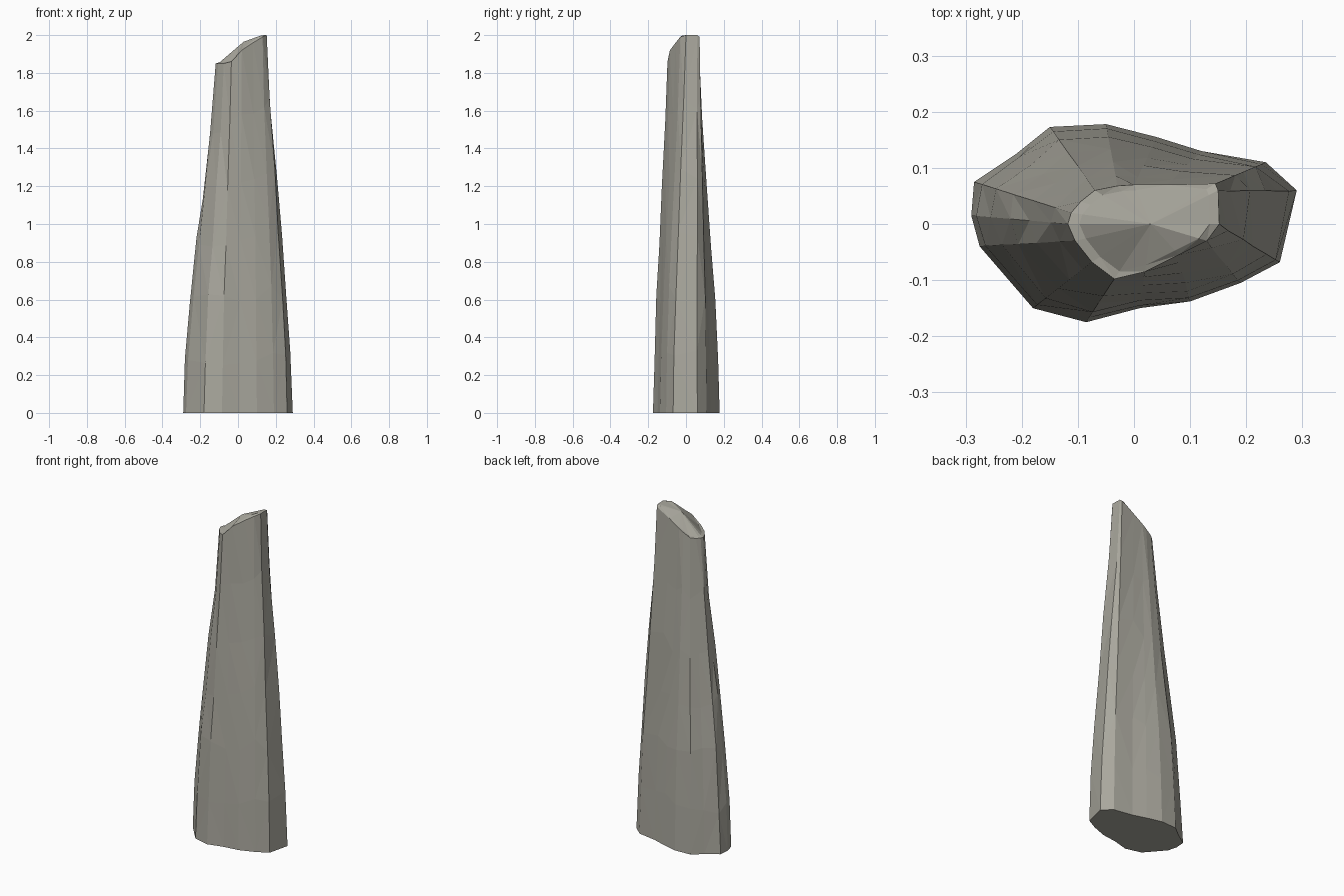
import bpy, bmesh, random
from mathutils import Vector

if "Cube" in bpy.data.objects:
    bpy.data.objects.remove(bpy.data.objects["Cube"])

random.seed(4)

# Footprint outline, counter-clockwise from the right end
base = [(.29, .06), (.235, .11), (.12, .13), (.04, .155), (-.05, .178), (-.15, .173),
        (-.21, .125), (-.285, .075), (-.29, .015), (-.275, -.04), (-.18, -.15),
        (-.085, -.175), (.01, -.15), (.10, -.138), (.19, -.105), (.26, -.068)]
# Slanted top rim, same order
rim = [(.15, .06, 2), (.145, .072, 1.99), (.06, .07, 1.94), (0, .07, 1.90), (-.03, .068, 1.88),
       (-.07, .06, 1.855), (-.095, .04, 1.85), (-.112, .02, 1.85), (-.118, 0, 1.85),
       (-.105, -.03, 1.85), (-.075, -.068, 1.85), (-.035, -.098, 1.86), (.02, -.085, 1.92),
       (.08, -.055, 1.96), (.13, -.03, 1.99), (.152, 0, 2)]
# (height fraction, taper fraction) up the gently bowed sides
taper = [(0, 0), (.15, .05), (.32, .20), (.48, .40), (.63, .59), (.82, .82), (1, 1)]
N = len(base)

bm = bmesh.new()
rings = []
for h, t in taper:
    ring = []
    for (bx, by), (rx, ry, rz) in zip(base, rim):
        inner = 0 < h < 1
        wear = 1 - random.uniform(0, .025) * inner
        dz = random.uniform(-.04, .04) * inner
        ring.append(bm.verts.new(((bx + (rx - bx) * t) * wear,
                                  (by + (ry - by) * t) * wear, rz * h + dz)))
    rings.append(ring)

# Worn lip inside the rim, then a fan to the raised middle
peak = Vector((.03, 0, 1.965))
lip = []
for x, y, z in rim:
    p = Vector((x, y, z)).lerp(peak, .14)
    p.z = min(z + .006, 2)
    lip.append(bm.verts.new(p))
rings.append(lip)

for low, high in zip(rings, rings[1:]):
    for i in range(N):
        j = (i + 1) % N
        bm.faces.new((low[i], low[j], high[j], high[i]))
top = bm.verts.new(peak)
for i in range(N):
    bm.faces.new((lip[i], lip[(i + 1) % N], top))
bm.faces.new(rings[0][::-1])
bmesh.ops.recalc_face_normals(bm, faces=bm.faces)
bmesh.ops.triangulate(bm, faces=[f for f in bm.faces if len(f.verts) == 4])

mesh = bpy.data.meshes.new("standing_stone")
bm.to_mesh(mesh)
bm.free()
stone = bpy.data.objects.new("standing_stone", mesh)
bpy.context.collection.objects.link(stone)

mat = bpy.data.materials.new("warm grey stone")
mat.diffuse_color = (.40, .39, .34, 1)
mat.use_nodes = True
mat.node_tree.nodes["Principled BSDF"].inputs["Base Color"].default_value = mat.diffuse_color
mesh.materials.append(mat)

# Soft facets with crisp ridges
bpy.context.view_layer.objects.active = stone
stone.select_set(True)
bpy.ops.object.shade_flat()
